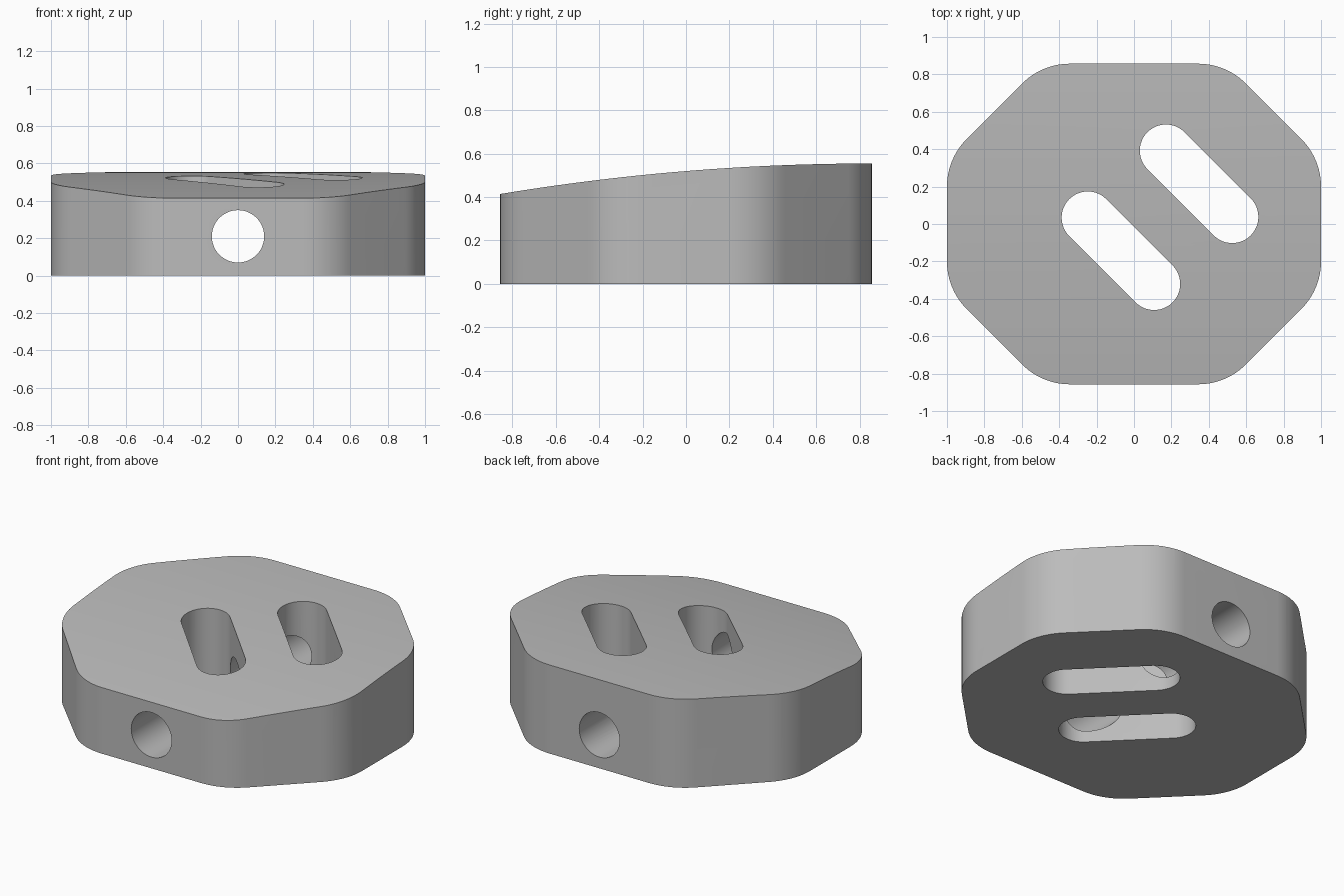
import bpy, bmesh, math
from mathutils import Vector, Matrix

cube = bpy.data.objects.get("Cube")
if cube:
    bpy.data.objects.remove(cube, do_unlink=True)

grey = bpy.data.materials.new("plain grey")
grey.use_nodes = True
color = (0.5, 0.5, 0.5, 1)
grey.diffuse_color = color
grey.node_tree.nodes["Principled BSDF"].inputs["Base Color"].default_value = color


def prism(name, points, low, high, turn=None):
    """Extrude a flat outline from low to high along z, then turn it."""
    bm = bmesh.new()
    face = bm.faces.new([bm.verts.new((x, y, low)) for x, y in points])
    extruded = bmesh.ops.extrude_face_region(bm, geom=[face])["geom"]
    top = [v for v in extruded if isinstance(v, bmesh.types.BMVert)]
    bmesh.ops.translate(bm, verts=top, vec=(0, 0, high - low))
    bmesh.ops.recalc_face_normals(bm, faces=bm.faces)
    if turn:
        bm.transform(turn)
    mesh = bpy.data.meshes.new(name)
    bm.to_mesh(mesh)
    bm.free()
    mesh.materials.append(grey)
    obj = bpy.data.objects.new(name, mesh)
    bpy.context.collection.objects.link(obj)
    return obj


def arc(cx, cy, radius, start, end, steps):
    angles = [math.radians(start + (end - start) * i / steps) for i in range(steps + 1)]
    return [(cx + radius * math.cos(a), cy + radius * math.sin(a)) for a in angles]


# Octagonal outline with rounded corners
half_x, half_y, corner = 1.0, 0.857, 0.36
flat_x, flat_y = 0.343, 0.2
quarter = (arc(half_x - corner, flat_y, corner, 0, 45, 12)
           + arc(flat_x, half_y - corner, corner, 45, 90, 12))
half = quarter + [(-x, y) for x, y in reversed(quarter)]
outline = half + [(-x, -y) for x, y in half]
body = prism("block", outline, 0, 0.8)

# Gently arched top, swept across the width
bend = 10.5
profile = [(-1, -0.5), (1, -0.5)]
for i in range(41):
    y = 1 - i / 20
    profile.append((y, 0.555 - bend + math.sqrt(bend ** 2 - (y - half_y) ** 2)))
axes = Matrix(((0, 0, 1, 0), (1, 0, 0, 0), (0, 1, 0, 0), (0, 0, 0, 1)))
arch = prism("top_arch_cutter", profile, -1.5, 1.5, axes)

# Two diagonal slots and the cross bore
cutters = [(arch, 'INTERSECT')]
bore_radius = 0.14
for name, x, y in (("front_slot_cutter", -0.07, -0.143), ("back_slot_cutter", 0.348, 0.215)):
    reach = 0.177
    slot = (arc(x + reach, y - reach, bore_radius, -135, 45, 24)
            + arc(x - reach, y + reach, bore_radius, 45, 225, 24))
    cutters.append((prism(name, slot, -0.5, 1), 'DIFFERENCE'))
bore = prism("bore_cutter", arc(0, -0.21, bore_radius, 0, 352.5, 47), -1.5, 1.5,
             Matrix.Rotation(math.radians(-90), 4, 'X'))
cutters.append((bore, 'DIFFERENCE'))

for cutter, operation in cutters:
    mod = body.modifiers.new(cutter.name, 'BOOLEAN')
    mod.operation = operation
    mod.solver = 'EXACT'
    mod.object = cutter
    cutter.hide_render = True

# Bake the cuts, remove the cutters and smooth the curved walls
bpy.context.view_layer.update()
bpy.ops.object.select_all(action='DESELECT')
bpy.context.view_layer.objects.active = body
body.select_set(True)
for cutter, operation in cutters:
    bpy.ops.object.modifier_apply(modifier=cutter.name)
for cutter, operation in cutters:
    bpy.data.objects.remove(cutter, do_unlink=True)
bpy.ops.object.shade_smooth_by_angle(angle=math.radians(25))
